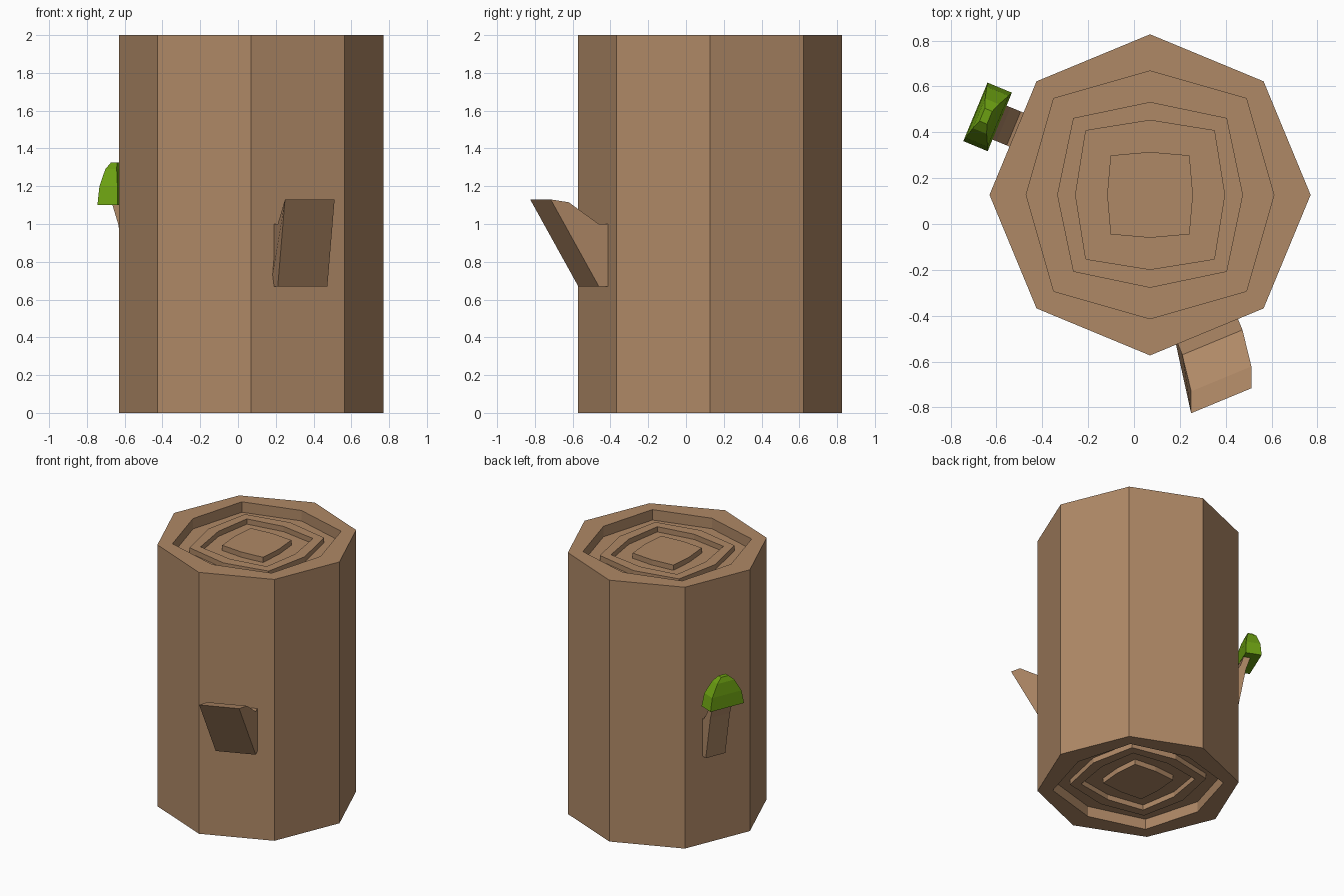
import bpy, bmesh, math

if "Cube" in bpy.data.objects:
    bpy.data.objects.remove(bpy.data.objects["Cube"])

CX, CY = 0.07, 0.127          # trunk axis
APOTHEM_ANGLE = math.radians(22.5)


def material(name, rgb):
    m = bpy.data.materials.new(name)
    m.diffuse_color = (*rgb, 1)
    m.use_nodes = True
    m.node_tree.nodes["Principled BSDF"].inputs["Base Color"].default_value = m.diffuse_color
    return m


BARK = material("bark_brown", (0.43, 0.248, 0.133))
GREEN = material("cap_green", (0.15, 0.352, 0.006))


def loft(name, loops, mat):
    """Skin a list of equal-length point loops and cap both ends."""
    bm = bmesh.new()
    rows = [[bm.verts.new(p) for p in loop] for loop in loops]
    for a, b in zip(rows, rows[1:]):
        n = len(a)
        for i in range(n):
            j = (i + 1) % n
            bm.faces.new((a[i], a[j], b[j], b[i]))
    bm.faces.new(rows[0][::-1])
    bm.faces.new(rows[-1])
    bmesh.ops.recalc_face_normals(bm, faces=bm.faces)
    me = bpy.data.meshes.new(name)
    bm.to_mesh(me)
    bm.free()
    me.materials.append(mat)
    ob = bpy.data.objects.new(name, me)
    bpy.context.collection.objects.link(ob)
    return ob


def on_face(angle_deg):
    """Map (distance out, sideways, height) to the trunk face at this angle."""
    a = math.radians(angle_deg)
    nx, ny = math.cos(a), math.sin(a)
    return lambda d, t, z: (CX + d * nx - t * ny, CY + d * ny + t * nx, z)


def octagon(axis, diag, z):
    pts = []
    for k in range(8):
        r = axis if k % 2 == 0 else diag * math.sqrt(2)
        a = k * math.pi / 4
        pts.append((CX + r * math.cos(a), CY + r * math.sin(a), z))
    return pts


# Trunk: octagonal prism with stepped growth rings cut into both ends
rings = [(0.70, 0.495, 0), (0.54, 0.42, 0), (0.54, 0.42, 0.08),
         (0.405, 0.335, 0.08), (0.405, 0.335, 0.04),
         (0.325, 0.28, 0.04), (0.325, 0.28, 0.08),
         (0.187, 0.172, 0.08), (0.187, 0.172, 0.04)]
bottom = [octagon(a, d, z) for a, d, z in reversed(rings)]
top = [octagon(a, d, 2 - z) for a, d, z in rings]
loft("trunk", bottom + top, BARK)

# Branch stub: side profile (out, height, sideways centre) on the front right face
place = on_face(-67.5)
profile = [(0.60, 0.67, 0.005), (0.698, 0.67, 0.005), (0.948, 1.13, -0.057),
           (0.86, 1.115, -0.02), (0.698, 1.0, 0.005), (0.60, 1.0, 0.005)]
loft("branch_stub", [[place(d, t + s * 0.142, z) for d, z, t in profile]
                     for s in (-1, 1)], BARK)

# Mushroom stem on the back left face
place = on_face(157.5)
profile = [(0.60, 0.67), (0.686, 0.67), (0.746, 1.0), (0.785, 1.12),
           (0.735, 1.12), (0.708, 1.03), (0.66, 0.96), (0.60, 0.95)]
loft("mushroom_stem", [[place(d, -0.04 + s * 0.08, z) for d, z in profile]
                       for s in (-1, 1)], BARK)

# Mushroom cap: tapering rectangular rings (height, inner, outer, half width)
levels = [(1.10, 0.727, 0.842, 0.138), (1.20, 0.735, 0.838, 0.12),
          (1.29, 0.76, 0.825, 0.07), (1.325, 0.775, 0.81, 0.03)]
loft("mushroom_cap", [[place(d, -0.043 + s * w, z) for d, s in
                       ((d0, -1), (d1, -1), (d1, 1), (d0, 1))]
                      for z, d0, d1, w in levels], GREEN)
